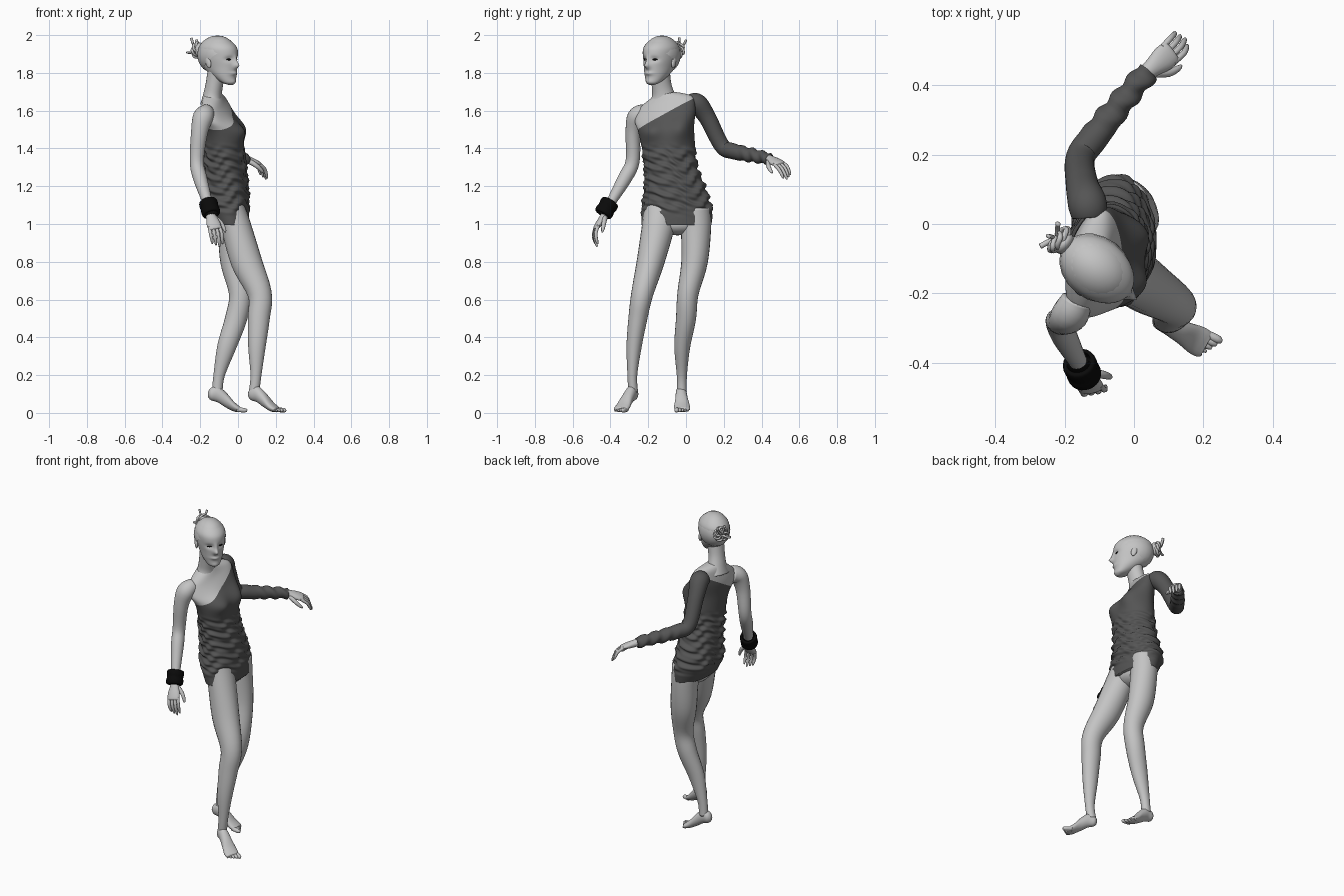
import bpy, bmesh, math
from mathutils import Vector

if "Cube" in bpy.data.objects:
    bpy.data.objects.remove(bpy.data.objects["Cube"], do_unlink=True)

X, Y, Z = Vector((1, 0, 0)), Vector((0, 1, 0)), Vector((0, 0, 1))


def material(name, value):
    mat = bpy.data.materials.new(name)
    mat.use_nodes = True
    color = (value, value, value, 1)
    mat.diffuse_color = color
    mat.node_tree.nodes["Principled BSDF"].inputs["Base Color"].default_value = color
    return mat


SKIN = material("pale skin", 0.55)
CLOTH = material("dark grey cloth", 0.09)
BLACK = material("black", 0.003)


def bump(*ratios):
    return math.exp(-sum(r * r for r in ratios))


def ramp(value, low, high):
    t = min(max((value - low) / (high - low), 0), 1)
    return t * t * (3 - 2 * t)


def spline(keys, steps):
    """Smooth interpolation through tuples of any length."""
    rows = [keys[0], *keys, keys[-1]]
    result = []
    for p, q, r, s in zip(rows, rows[1:], rows[2:], rows[3:]):
        for i in range(steps):
            t = i / steps
            result.append([b + t / 2 * (c - a + t * (2 * a - 5 * b + 4 * c - d
                           + t * (3 * (b - c) + d - a))) for a, b, c, d in zip(p, q, r, s)])
    return result + [list(keys[-1])]


def finish(name, bm, mats):
    bmesh.ops.recalc_face_normals(bm, faces=bm.faces)
    mesh = bpy.data.meshes.new(name)
    bm.to_mesh(mesh)
    bm.free()
    for mat in mats:
        mesh.materials.append(mat)
    mesh.shade_smooth()
    obj = bpy.data.objects.new(name, mesh)
    bpy.context.collection.objects.link(obj)
    return obj


def loft(name, keys, mat, ref=X, axes=None, n=24, steps=5, deform=None, cut=None):
    """Skin elliptical rings (x, y, z, radius along ref, other radius)."""
    rows = spline(keys, steps)
    centres = [Vector(r[:3]) for r in rows]
    bm = bmesh.new()
    rings = []
    for i, row in enumerate(rows):
        tangent = (centres[min(i + 1, len(rows) - 1)] - centres[max(i - 1, 0)]).normalized()
        if axes:
            u, v = axes
        else:
            u = (ref - tangent * ref.dot(tangent)).normalized()
            v = tangent.cross(u)
        ring = []
        for k in range(n):
            angle = math.tau * k / n
            p = centres[i] + u * row[3] * math.cos(angle) + v * row[4] * math.sin(angle)
            ring.append(bm.verts.new(deform(p, centres[i]) if deform else p))
        rings.append(ring)
    for low, high in zip(rings, rings[1:]):
        for k in range(n):
            bm.faces.new((low[k], low[k - 1], high[k - 1], high[k]))
    bm.faces.new(rings[0])
    bm.faces.new(rings[-1])
    if cut:  # second material below a slanted plane
        co, no = cut
        bmesh.ops.bisect_plane(bm, geom=bm.verts[:] + bm.edges[:] + bm.faces[:],
                               plane_co=co, plane_no=no)
        for face in bm.faces:
            face.material_index = int((face.calc_center_median() - co).dot(no) < 0)
    return finish(name, bm, [mat, CLOTH])


def ball(name, centre, radii, mat, axes=(X, Y, Z)):
    bm = bmesh.new()
    bmesh.ops.create_uvsphere(bm, u_segments=20, v_segments=12, radius=1)
    for v in bm.verts:
        v.co = centre + sum((a * r * c for a, r, c in zip(axes, radii, v.co)), Vector())
    return finish(name, bm, [mat])


# Torso with the one-shoulder dress: bust, seat, raised shoulder and cloth folds
def shape_torso(p, c):
    out = Vector((p.x - c.x, p.y - c.y, 0))
    q = p.copy()
    angle = math.atan2(out.y, out.x)
    front = ramp(out.x, 0, 0.07)
    for side in (-0.185, -0.025):
        q.x += 0.035 * front * bump((p.y - side) / 0.06, (p.z - 1.5) / 0.06)
    for side in (-0.13, 0.05):
        q.x -= 0.02 * ramp(-out.x, 0, 0.07) * bump((p.y - side) / 0.07, (p.z - 1.1) / 0.08)
    zone = ramp(p.z, 1.03, 1.1) * (1 - ramp(p.z, 1.34, 1.44))
    wave = math.sin(95 * p.z + 3 * math.sin(2 * angle) + 2 * math.sin(5 * angle + 9 * p.z))
    q += out.normalized() * 0.007 * zone * (wave + 0.5 * math.sin(190 * p.z + 7 * angle))
    chest = ramp(p.z, 1.42, 1.64)
    q.z += 0.25 * chest * (p.y + 0.1)
    q.x += 0.2 * chest * (p.y + 0.1)
    return q


loft("torso_and_dress", [
    (-.035, -.05, .995, .095, .185), (-.05, -.048, 1.08, .108, .188),
    (-.06, -.055, 1.18, .115, .165), (-.07, -.078, 1.3, .112, .142),
    (-.075, -.092, 1.4, .107, .142), (-.085, -.105, 1.5, .1, .148),
    (-.11, -.11, 1.58, .082, .16), (-.125, -.11, 1.645, .06, .14),
    (-.13, -.12, 1.69, .048, .06)], SKIN, axes=(X, Y), n=96, steps=16, deform=shape_torso,
    cut=(Vector((0, -.25, 1.51)), Vector((-.1, -.56, 1)).normalized()))
ball("pelvis", Vector((-.04, -.045, 1.0)), (.085, .12, .06), SKIN)

# Legs
loft("right_leg", [
    (-.045, -.14, 1.08, .08, .085), (-.015, -.145, 1.0, .08, .087), (.045, -.188, .8, .082, .073),
    (.115, -.232, .63, .064, .058), (.11, -.255, .5, .058, .05), (.1, -.275, .35, .046, .04),
    (.095, -.284, .2, .029, .026), (.085, -.28, .11, .028, .026)], SKIN)
loft("left_leg", [
    (-.035, .05, 1.08, .08, .08), (-.03, .053, .98, .078, .08), (-.015, .045, .8, .078, .07),
    (.012, .01, .63, .06, .056), (-.01, 0, .5, .058, .053), (-.06, -.02, .35, .05, .042),
    (-.1, -.022, .2, .03, .027), (-.11, -.022, .11, .028, .026)], SKIN)


# Feet standing on their toes
def foot(name, heel, heading, big_toe):
    ahead = Vector((math.cos(heading), math.sin(heading), 0))
    side = Z.cross(ahead) * big_toe

    def at(d, w, z):
        return tuple(heel + ahead * d + side * w + Z * z)
    profile = [(0, .098, .012, .015), (.015, .1, .026, .033), (.05, .1, .029, .044),
               (.095, .068, .034, .04), (.135, .035, .042, .027), (.16, .022, .042, .018),
               (.172, .019, .036, .012)]
    loft(name, [(*at(d, 0, z), w, h) for d, z, w, h in profile], SKIN, axes=(side, Z), n=20)
    for i in range(5):
        w, r, tip = .031 - .0155 * i, .0125 - .0015 * i, .205 - .008 * i
        loft(f"{name}_toe_{i}", [(*at(.15, w * .9, .018), r, r), (*at(tip - .015, w, .014), r, r),
             (*at(tip, w, .011), r * .5, r * .5)], SKIN, ref=side, n=10, steps=3)


foot("right_foot", Vector((.058, -.268, 0)), -0.5, 1)
foot("left_foot", Vector((-.158, -.028, 0)), 0.05, -1)

# Arms: one bare, one in a wrinkled sleeve
loft("bare_arm", [
    (-.165, -.22, 1.585, .045, .05), (-.185, -.262, 1.565, .054, .05), (-.205, -.28, 1.48, .044, .04),
    (-.218, -.283, 1.33, .037, .037), (-.2, -.325, 1.24, .037, .037), (-.16, -.4, 1.11, .026, .025),
    (-.145, -.43, 1.05, .024, .023)], SKIN)


def crease(p, c):
    reach = ramp(p.y, .25, .34)
    return p + (p - c) * 0.14 * reach * math.sin(130 * p.y + 40 * p.z + 60 * (p.x - c.x))


loft("sleeve", [
    (-.13, .02, 1.64, .05, .045), (-.135, .06, 1.635, .056, .054), (-.15, .115, 1.56, .047, .046),
    (-.155, .19, 1.415, .042, .042), (-.115, .25, 1.385, .042, .042),
    (-.02, .37, 1.36, .035, .035), (.04, .44, 1.345, .033, .031)],
    CLOTH, steps=14, n=32, deform=crease)


# Hands with tapered, bent fingers; side points to the thumb
def hand(name, wrist, ahead, side, curl):
    ahead = ahead.normalized()
    side = (side - ahead * side.dot(ahead)).normalized()
    palm = ahead.cross(side) * curl

    def at(d, w, drop):
        return tuple(wrist + ahead * d + side * w + palm * drop)
    loft(name, [(*at(d, 0, 0), w, h) for d, w, h in (
        (-.02, .023, .022), (.02, .028, .021), (.06, .037, .018), (.09, .036, .013),
        (.1, .028, .008))], SKIN, ref=side, n=16)
    for i in range(4):
        w, reach = .027 - .018 * i, .085 - .009 * abs(i - 1)
        loft(f"{name}_finger_{i}", [
            (*at(.08, w, 0), .0095, .0095), (*at(.09 + reach * .45, w * 1.1, .2 * reach), .009, .009),
            (*at(.09 + reach * .8, w, .55 * reach), .008, .008),
            (*at(.09 + reach * .95, w, .75 * reach), .004, .004)], SKIN, ref=side, n=10, steps=3)
    loft(f"{name}_thumb", [
        (*at(.02, .018, .005), .014, .014), (*at(.055, .045, .015), .012, .012),
        (*at(.09, .056, .03), .009, .009), (*at(.105, .056, .036), .004, .004)],
        SKIN, ref=side, n=10, steps=3)


hand("bare_hand", Vector((-.147, -.425, 1.05)), Vector((.04, -.085, -.115)), Vector((1, .1, 0)), -1)
hand("sleeved_hand", Vector((.038, .438, 1.345)), Vector((.12, .1, -.045)), Vector((.6, -.75, -.2)), 1)

# Wide cuff on the bare wrist
cuff, along = Vector((-.15, -.42, 1.085)), Vector((.06, -.13, -.21)).normalized()
loft("wrist_cuff", [(*(cuff + along * d), r, r) for d, r in (
    (-.042, .03), (-.04, .046), (-.02, .05), (0, .047), (.02, .05), (.04, .046), (.042, .03))], BLACK)

# Neck and head, turned towards the bare arm
loft("neck", [(-.14, -.115, 1.63, .06, .09), (-.135, -.12, 1.68, .05, .062),
              (-.125, -.13, 1.74, .046, .052), (-.11, -.138, 1.82, .05, .052)], SKIN)
heading = math.radians(-38)
ahead = Vector((math.cos(heading), math.sin(heading), 0))
side = Z.cross(ahead)
middle = Vector((-.1, -.135, 0))


def on_head(f, w, z):
    return middle + ahead * f + side * w + Z * z


def shape_face(p, c):
    f, w, z = (p - middle).dot(ahead), (p - middle).dot(side), p.z
    push = 0.024 * bump(w / .014, (z - 1.838) / .016) + 0.01 * bump(w / .01, (z - 1.865) / .025)
    push += 0.009 * bump(w / .026, (z - 1.797) / .009) + 0.006 * bump(w / .025, (z - 1.75) / .015)
    push -= 0.011 * bump((abs(w) - .034) / .02, (z - 1.872) / .014)
    return p + ahead * push * ramp(f, .03, .07)


loft("head", [(*on_head(f, 0, z), a, b) for z, f, a, b in (
    (1.737, .075, .012, .015), (1.75, .062, .036, .038), (1.785, .034, .069, .058),
    (1.83, .008, .1, .071), (1.88, -.002, .112, .082), (1.93, -.008, .112, .085),
    (1.965, -.012, .084, .066), (1.982, -.014, .05, .04), (1.988, -.014, .01, .01))],
    SKIN, axes=(ahead, side), n=64, steps=10, deform=shape_face)

# Swept-back hair as a cap trimmed along the hairline
hair = ball("hair", on_head(-.012, 0, 1.895), (.115, .091, .103), SKIN, (ahead, side, Z))
bm = bmesh.new()
bm.from_mesh(hair.data)
bmesh.ops.bisect_plane(bm, geom=bm.verts[:] + bm.edges[:] + bm.faces[:], clear_inner=True,
                       plane_co=on_head(.09, 0, 1.935), plane_no=(Z - ahead * 0.75).normalized())
bm.to_mesh(hair.data)
bm.free()

# Face details and ears on both sides
for label, s in (("left", 1), ("right", -1)):
    ball(f"{label}_eye", on_head(.092, s * .034, 1.871), (.004, .014, .0045), BLACK,
         (ahead - side * s * .4, side + ahead * -s * .4, Z))
    ball(f"{label}_ear", on_head(-.008, s * .083, 1.855), (.017, .009, .03), SKIN,
         (ahead, side, Z + ahead * -.2))

# Bun of looped strands with loose ends
knot = on_head(-.128, 0, 1.92)
ball("bun_core", knot, (.022, .034, .04), SKIN, (ahead, side, Z))
for i in range(7):
    turn = i * math.tau / 7
    spoke = side * math.cos(turn) + Z * math.sin(turn)
    swirl = spoke.cross(ahead)
    path = [knot + spoke * a + swirl * b - ahead * c for a, b, c in (
        (.01, -.02, .0), (.035, -.012, .012), (.04, .015, .02), (.015, .02, .03), (.002, 0, .026))]
    if i in (1, 2, 4):
        path += [knot + spoke * .03 - ahead * .04, knot + spoke * .055 - ahead * .05 + Z * .012]
    loft(f"bun_strand_{i}", [(*p, .008, .006) for p in path], SKIN, ref=ahead, n=8, steps=4)
